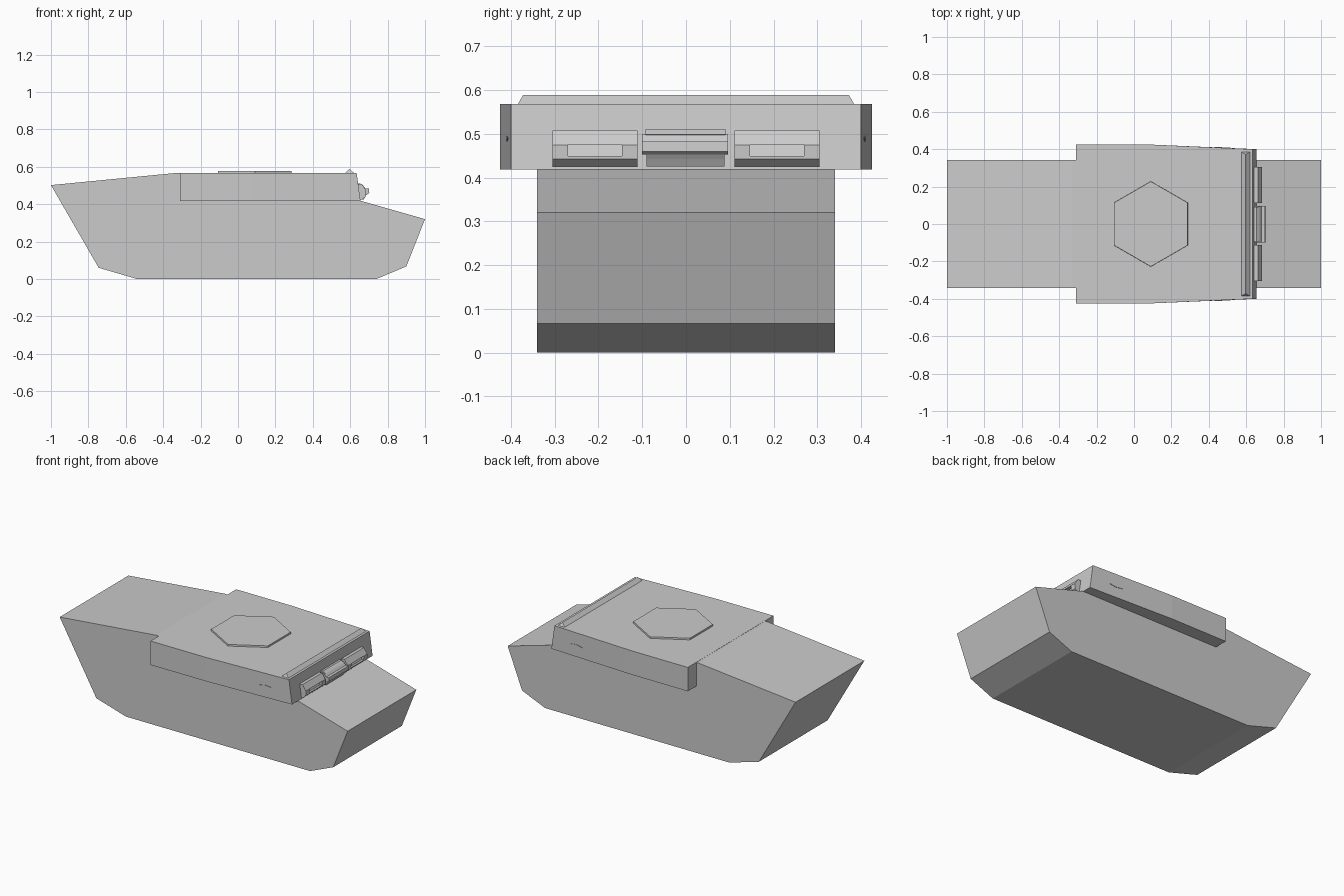
import bpy, bmesh, math

if "Cube" in bpy.data.objects:
    bpy.data.objects.remove(bpy.data.objects["Cube"])


def loft(name, ring_a, ring_b):
    """Closed solid between two matching rings of 3D points."""
    bm = bmesh.new()
    a = [bm.verts.new(p) for p in ring_a]
    b = [bm.verts.new(p) for p in ring_b]
    n = len(a)
    bm.faces.new(a)
    bm.faces.new(b[::-1])
    for i in range(n):
        j = (i + 1) % n
        bm.faces.new((a[i], b[i], b[j], a[j]))
    bmesh.ops.recalc_face_normals(bm, faces=bm.faces)
    mesh = bpy.data.meshes.new(name)
    bm.to_mesh(mesh)
    bm.free()
    obj = bpy.data.objects.new(name, mesh)
    bpy.context.collection.objects.link(obj)
    return obj


def prism_y(name, profile, y0, y1):
    """Extrude an (x, z) profile across the width."""
    return loft(name, [(x, y0, z) for x, z in profile],
                [(x, y1, z) for x, z in profile])


# Hull: one side profile extruded across the body width
prism_y("hull", [(-1, 0.502), (-0.33, 0.567), (0.6, 0.567), (0.65, 0.42),
                 (1, 0.32), (0.9, 0.067), (0.74, 0), (-0.54, 0),
                 (-0.745, 0.06)], -0.341, 0.341)


# Wider upper cabin, tapering forward with a raked front face
def cabin_ring(front_x, z):
    half = [(-0.31, 0.425), (0.08, 0.425), (front_x, 0.4)]
    return [(x, y, z) for x, y in half] + [(x, -y, z) for x, y in half[::-1]]


loft("cabin", cabin_ring(0.655, 0.418), cabin_ring(0.634, 0.568))


# Hexagonal roof plate
def hex_ring(r, z):
    return [(0.09 + r * math.sin(k * math.pi / 3),
             r * math.cos(k * math.pi / 3), z) for k in range(6)]


loft("roof_plate", hex_ring(0.229, 0.56), hex_ring(0.227, 0.578))

# Triangular ridge along the front edge of the roof
ridge = prism_y("roof_ridge", [(0.573, 0.567), (0.597, 0.589), (0.62, 0.567)], -0.385, 0.385)
for v in ridge.data.vertices:
    if v.co.z > 0.58:
        v.co.y *= 0.967

# Centre viewing block: stepped upper lip, hood and narrow foot
prism_y("centre_hood", [(0.63, 0.5), (0.668, 0.5), (0.682, 0.483),
                        (0.7, 0.483), (0.702, 0.46), (0.692, 0.453),
                        (0.63, 0.453)], -0.1, 0.096)
prism_y("centre_lip", [(0.63, 0.51), (0.655, 0.51), (0.672, 0.498),
                       (0.63, 0.495)], -0.093, 0.09)
prism_y("centre_foot", [(0.63, 0.455), (0.69, 0.455), (0.682, 0.443),
                        (0.672, 0.425), (0.63, 0.425)], -0.09, 0.088)

# Side viewing blocks with a recessed slot, and slim marks on the cabin sides
for side, s in (("left", 1), ("right", -1)):
    y = 0.208 * s
    block = prism_y(side + "_viewing_block",
                    [(0.63, 0.508), (0.662, 0.508), (0.685, 0.474),
                     (0.684, 0.442), (0.664, 0.425), (0.63, 0.425)],
                    y - 0.097, y + 0.097)
    cutter = prism_y(side + "_slot_cutter", [(0.664, 0.474), (0.72, 0.474),
                                             (0.72, 0.449), (0.672, 0.449)],
                     y - 0.062, y + 0.062)
    cutter.hide_render = True
    cutter.hide_viewport = True
    cut = block.modifiers.new("slot", 'BOOLEAN')
    cut.operation = 'DIFFERENCE'
    cut.solver = 'EXACT'
    cut.object = cutter

    mark = [(0.43, 0.487), (0.475, 0.495), (0.515, 0.49), (0.475, 0.483)]
    loft(side + "_side_mark", [(x, 0.4 * s, z) for x, z in mark],
         [(x, (0.431 - 0.044 * x) * s, z) for x, z in mark])
